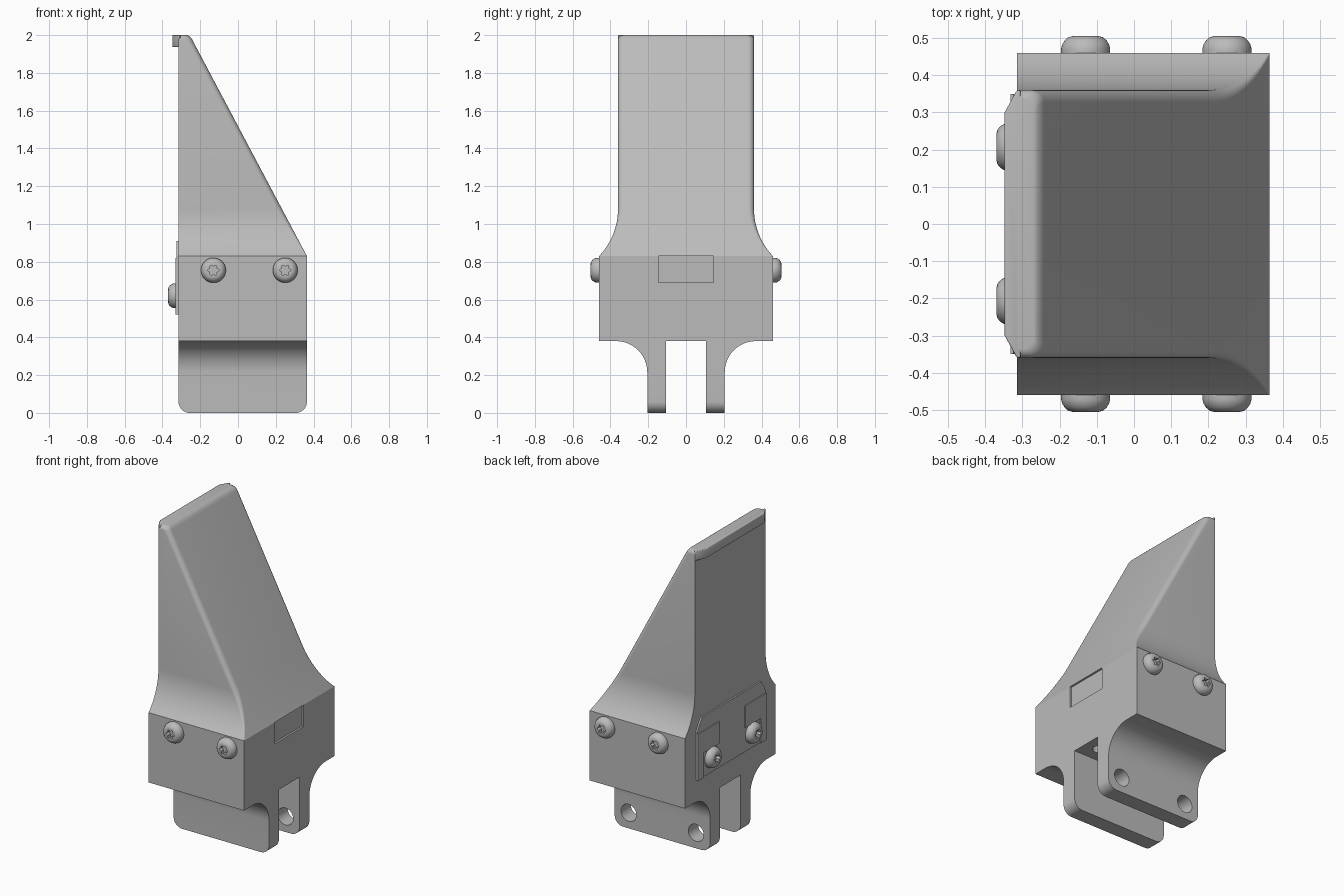
import bpy, bmesh
from math import sin, cos, pi, radians
from mathutils import Vector

if "Cube" in bpy.data.objects:
    bpy.data.objects.remove(bpy.data.objects["Cube"])

grey = bpy.data.materials.new("light_grey")
grey.use_nodes = True
grey.diffuse_color = (0.5, 0.5, 0.5, 1)
grey.node_tree.nodes["Principled BSDF"].inputs["Base Color"].default_value = (0.5, 0.5, 0.5, 1)

BACK, FRONT, HALF, TOP = -0.315, 0.365, 0.46, 0.83   # block limits


def loft(name, rings):
    """Skin closed rings of equal length and cap both ends."""
    bm = bmesh.new()
    loops = [[bm.verts.new(p) for p in ring] for ring in rings]
    n = len(loops[0])
    for a, b in zip(loops, loops[1:]):
        for i in range(n):
            j = (i + 1) % n
            bm.faces.new((a[i], a[j], b[j], b[i]))
    bm.faces.new(loops[0][::-1])
    bm.faces.new(loops[-1])
    bmesh.ops.recalc_face_normals(bm, faces=bm.faces)
    mesh = bpy.data.meshes.new(name)
    bm.to_mesh(mesh)
    bm.free()
    mesh.materials.append(grey)
    obj = bpy.data.objects.new(name, mesh)
    bpy.context.collection.objects.link(obj)
    return obj


def prism(name, points, axis, start, end):
    """Extrude a 2D outline along x, y or z."""
    place = {"x": lambda p, t: (t, p[0], p[1]),
             "y": lambda p, t: (p[0], t, p[1]),
             "z": lambda p, t: (p[0], p[1], t)}[axis]
    return loft(name, [[place(p, t) for p in points] for t in (start, end)])


def arc(cx, cy, r, a0, a1, n=10):
    angles = [radians(a0 + (a1 - a0) * i / n) for i in range(n + 1)]
    return [(cx + r * cos(a), cy + r * sin(a)) for a in angles]


def rect(a0, a1, b0, b1):
    return [(a0, b0), (a1, b0), (a1, b1), (a0, b1)]


def activate(obj):
    bpy.ops.object.select_all(action="DESELECT")
    obj.select_set(True)
    bpy.context.view_layer.objects.active = obj


def smooth(obj):
    activate(obj)
    bpy.ops.object.shade_smooth_by_angle(angle=radians(30))


def cut(obj, tool, operation="DIFFERENCE"):
    mod = obj.modifiers.new("cut", "BOOLEAN")
    mod.operation, mod.object, mod.solver = operation, tool, "EXACT"
    activate(obj)
    bpy.ops.object.modifier_apply(modifier=mod.name)
    bpy.data.objects.remove(tool)


# Base block with forked, filleted prongs
half = [(0.105, 0.38), (0.105, -0.1), (0.205, -0.1)]
half += arc(0.37, 0.215, 0.165, 180, 90, 14) + [(HALF, 0.38), (HALF, TOP)]
outline = half + [(-y, z) for y, z in reversed(half)]
base = prism("base_block", outline, "x", -0.6, 0.6)
r = 0.06
side = arc(BACK + r, r, r, 180, 270) + arc(FRONT - r, r, r, 270, 360)
side += [(FRONT, 1), (BACK, 1)]
cut(base, prism("side_limit", side, "y", -0.7, 0.7), "INTERSECT")

# Pin holes in the rear prong and holes in the slot roof
for x in (0.265, -0.215):
    cut(base, prism("pin_cutter", arc(x, 0.1, 0.055, 0, 345, 23), "y", 0.04, 0.3))
    cut(base, prism("roof_cutter", arc(x, 0, 0.04, 0, 345, 23), "z", 0.3, 0.5))

# Shallow notch below the slope
cut(base, prism("notch_cutter", rect(FRONT - 0.012, 0.5, 0.69, 0.9), "y", -0.145, 0.145))
smooth(base)

# Sloped tower: rounded sections with a flared foot
SLOPE, FLARE_R, FLARE_TOP, NARROW = 0.53, 0.3625, 1.08, 0.36


def section(z, half_width, x_end, radius):
    pts = [(BACK, half_width), (BACK, -half_width)]
    pts += arc(x_end - radius, radius - half_width, radius, -90, 0, 8)
    pts += arc(x_end - radius, half_width - radius, radius, 0, 90, 8)
    return [(x, y, z) for x, y in pts]


rings = []
for i in range(13):
    t = i / 12
    z = TOP + (FLARE_TOP - TOP) * t
    drop = FLARE_TOP - z
    width = NARROW + FLARE_R - (FLARE_R ** 2 - drop ** 2) ** 0.5
    rings.append(section(z, width, FRONT - SLOPE * (z - TOP), 0.003 + 0.03 * t))
edge = 0.025
for i in range(7):
    a = radians(15 * i)
    z = 2 - edge + edge * sin(a)
    inset = edge * (1 - cos(a))
    rings.append(section(z, NARROW - inset, FRONT - SLOPE * (z - TOP) - inset * 0.6, 0.033))
smooth(loft("tower", rings))

# Lip along the top of the flat side
lip = prism("top_lip", [(BACK + 0.01, -NARROW), (BACK, -NARROW), (-0.348, -0.3),
                        (-0.348, 0.3), (BACK, NARROW), (BACK + 0.01, NARROW)], "z", 1.937, 2)
bevel = lip.modifiers.new("soft_edges", "BEVEL")
bevel.width, bevel.segments = 0.008, 3
activate(lip)
bpy.ops.object.modifier_apply(modifier=bevel.name)
smooth(lip)

# Thin cover plate with raised corner brackets
cover = [(-0.35, 0.52), (0.35, 0.52), (0.35, 0.83), (0.33, 0.87), (0.3, 0.91),
         (-0.3, 0.91), (-0.33, 0.87), (-0.35, 0.83)]
prism("cover_plate", cover, "x", -0.325, BACK + 0.005)
for s, label in ((1, "left"), (-1, "right")):
    bracket = [(0.35, 0.52), (0.35, 0.82), (0.13, 0.82), (0.13, 0.68), (0.29, 0.68), (0.29, 0.52)]
    prism("corner_bracket_" + label, [(s * y, z) for y, z in bracket], "x", -0.332, -0.32)


# Button-head screws with a six-lobed socket
def screw(name, location, direction):
    n = 48
    turns = [2 * pi * i / n for i in range(n)]
    head = [(0.066, 0), (0.066, 0.012), (0.063, 0.023), (0.056, 0.034), (0.047, 0.042), (0.036, 0.045)]
    rings = [[(r * cos(a), r * sin(a), h) for a in turns] for r, h in head]
    for h in (0.045, 0.018):
        star = [(0.025 + 0.005 * cos(6 * a), a) for a in turns]
        rings.append([(r * cos(a), r * sin(a), h) for r, a in star])
    obj = loft(name, rings)
    obj.location = location
    obj.rotation_euler = Vector(direction).to_track_quat("Z", "Y").to_euler()
    smooth(obj)


for s, label in ((-1, "front"), (1, "rear")):
    for i, x in enumerate((-0.13, 0.25)):
        screw(f"{label}_screw_{i + 1}", (x, s * HALF, 0.755), (0, s, 0))
    screw(f"plate_screw_{label}", (-0.325, s * 0.207, 0.62), (-1, 0, 0))
